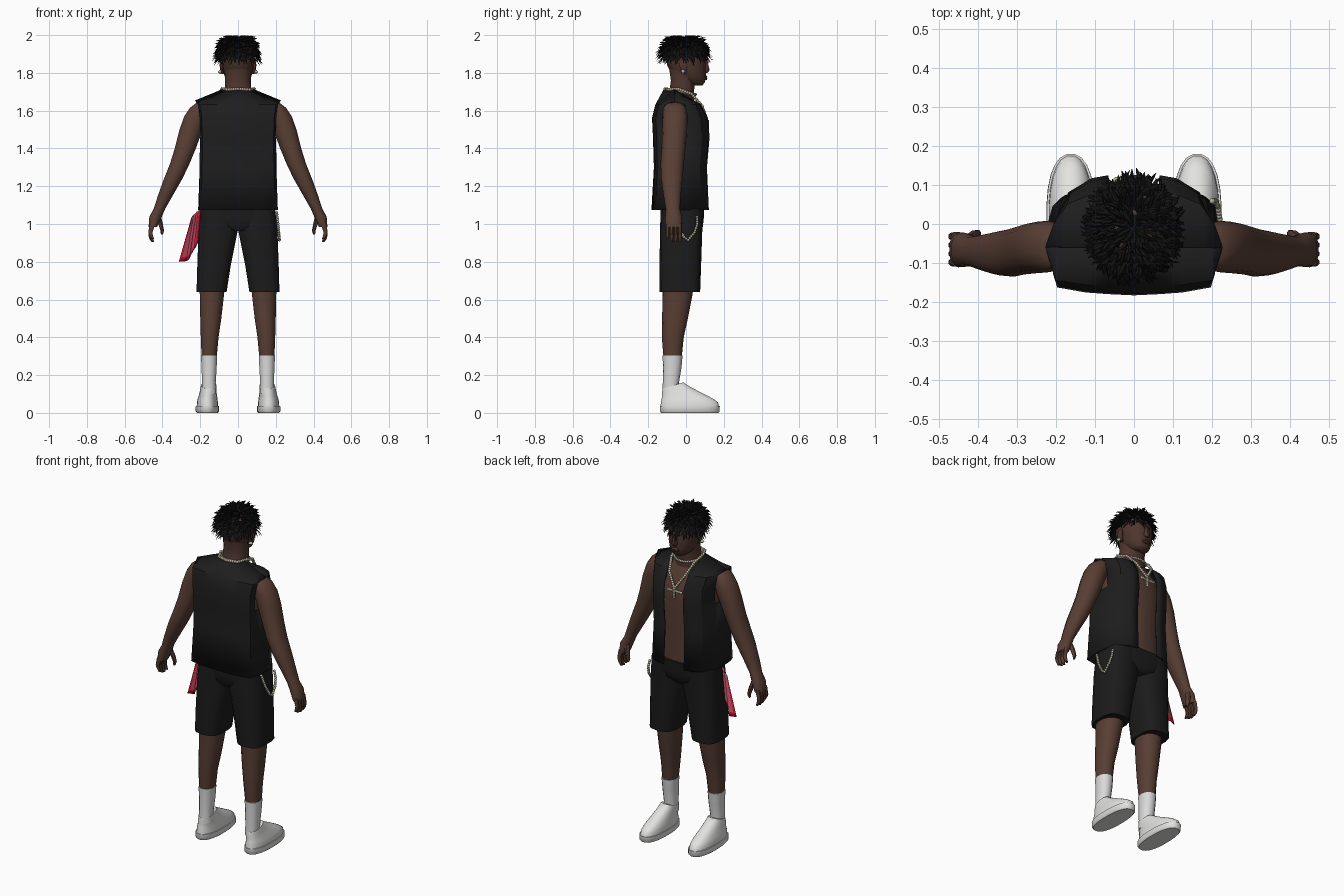
import bpy, bmesh, math, random
from mathutils import Vector

cube = bpy.data.objects.get("Cube")
if cube:
    bpy.data.objects.remove(cube)
random.seed(4)


def material(name, *rgb):
    m = bpy.data.materials.new(name)
    m.use_nodes = True
    m.diffuse_color = (*rgb, 1)
    bsdf = next(n for n in m.node_tree.nodes if n.type == 'BSDF_PRINCIPLED')
    bsdf.inputs["Base Color"].default_value = (*rgb, 1)
    return m


skin = material("brown skin", .098, .048, .034)
face_skin = material("deep brown skin", .078, .036, .026)
vest_cloth = material("black vest cloth", .013, .013, .013)
short_cloth = material("black shorts cloth", .011, .011, .011)
hair_black = material("hair black", .006, .006, .006)
white = material("shoe white", .76, .76, .75)
sock_white = material("sock white", .7, .7, .7)
metal = material("pale gold", .5, .45, .34)
red = material("red", .72, .005, .04)
pink = material("faded red", .56, .09, .14)


def finish(name, bm, *mats, angle=45):
    bmesh.ops.recalc_face_normals(bm, faces=bm.faces)
    me = bpy.data.meshes.new(name)
    bm.to_mesh(me)
    bm.free()
    for m in mats:
        me.materials.append(m)
    me.shade_smooth()
    me.set_sharp_from_angle(angle=math.radians(angle))
    ob = bpy.data.objects.new(name, me)
    bpy.context.collection.objects.link(ob)
    return ob


def skin_rings(bm, rings, closed=True):
    """Bridge lists of points into a tube with end caps, or into a sheet."""
    vs = [[bm.verts.new(p) for p in r] for r in rings]
    n = len(vs[0])
    for a, b in zip(vs, vs[1:]):
        for i in range(n if closed else n - 1):
            j = (i + 1) % n
            bm.faces.new((a[i], a[j], b[j], b[i]))
    if closed:
        bm.faces.new(vs[0])
        bm.faces.new(vs[-1])


def loft(name, mat, rings, s=1, n=14, e=2.2, angle=45):
    """Stack of level rounded sections: centre x, centre y, z, radius x, radius y, tilt."""
    bm = bmesh.new()
    out = []
    for cx, cy, z, rx, ry, *tilt in rings:
        ring = []
        for k in range(n):
            a = math.tau * (k + .5) / n
            c, d = math.cos(a), math.sin(a)
            x = math.copysign(abs(c) ** (2 / e), c) * rx
            y = math.copysign(abs(d) ** (2 / e), d) * ry
            ring.append((s * (cx + x), cy + y, z + (tilt[0] * y if tilt else 0)))
        out.append(ring)
    skin_rings(bm, out)
    return finish(name, bm, mat, angle=angle)


def chain(name, points, step=.012, r=.0095):
    """Row of small links along a path."""
    bm = bmesh.new()
    for a, b in zip(points, points[1:]):
        a, b = Vector(a), Vector(b)
        count = max(1, round((b - a).length / step))
        for k in range(count):
            new = bmesh.ops.create_icosphere(bm, subdivisions=1, radius=r)['verts']
            bmesh.ops.translate(bm, verts=new, vec=a.lerp(b, k / count))
    return finish(name, bm, metal, angle=60)


# Torso, neck and head
loft("torso", skin, [(0, -.03, 1.08, .17, .115), (0, -.03, 1.3, .17, .115),
                     (0, -.03, 1.47, .175, .125), (0, -.035, 1.57, .175, .12),
                     (0, -.045, 1.63, .15, .09), (0, -.04, 1.68, .09, .07)], n=20)
loft("neck", face_skin, [(0, -.035, 1.65, .085, .078), (0, -.022, 1.71, .071, .066),
                         (0, -.015, 1.76, .069, .066), (0, -.01, 1.82, .072, .08)], n=16)
profile = [(1.733, .086, .035, .028), (1.75, .1, -.03, .055), (1.785, .107, -.07, .073),
           (1.83, .106, -.095, .083), (1.87, .106, -.108, .088), (1.91, .1, -.112, .089),
           (1.95, .075, -.095, .074), (1.972, .03, -.06, .04)]
loft("head", face_skin, [(0, (f + b) / 2, z, w, (f - b) / 2) for z, f, b, w in profile], n=18, angle=60)
loft("nose", face_skin, [(0, .105, 1.8, .014, .01), (0, .107, 1.815, .018, .02),
                         (0, .102, 1.865, .008, .01)], n=8)
loft("lips", face_skin, [(0, .1, 1.762, .018, .009), (0, .102, 1.77, .025, .012),
                         (0, .102, 1.774, .026, .008), (0, .102, 1.779, .025, .012),
                         (0, .1, 1.786, .014, .008)], n=10)

# Hair: a scalp cap covered in thin, unruly locks
bm = bmesh.new()
cap = bmesh.ops.create_uvsphere(bm, u_segments=20, v_segments=12, radius=1)['verts']
core, size = Vector((0, -.01, 1.908)), Vector((.094, .11, .068))
for v in cap:
    v.co = core + v.co * size
locks = 620
for k in range(locks):
    h = 1 - 1.3 * (k + .5) / locks
    a = k * 2.39996 + random.uniform(-.2, .2)
    flat = math.sqrt(1 - h * h)
    nrm = Vector((flat * math.cos(a), flat * math.sin(a), h))
    base = core + nrm * size * .95
    side = Vector((math.cos(a), math.sin(a), 0))
    across = Vector((-side.y, side.x, 0))
    lean = (side * -.5 + Vector((0, 0, 1))).normalized()
    turn = across * random.uniform(-.026, .026)
    reach = random.uniform(.022, .05)
    lift = .055 * h + random.uniform(-.012, .018)
    rings = []
    for t, r in ((0, .006), (.35, .0065), (.7, .005), (1, .001)):
        p = base + side * reach * t + turn * t * t + Vector((0, 0, lift * t - .032 * t * t))
        p.z = min(p.z, 1.994)
        rings.append([p + (across * math.cos(q) + lean * math.sin(q)) * r
                      for q in (math.tau * i / 5 for i in range(5))])
    skin_rings(bm, rings)
finish("hair", bm, hair_black, angle=60)

# Open sleeveless vest: half outline swept up, armholes left out, mirrored
outline = [(.33, 1), (.55, .95), (.8, .74), (.97, .24), (1, -.05), (1, -.4),
           (.985, -.65), (.94, -.87), (.6, -.95), (.3, -.98), (0, -1)]
levels = [(1.075, .206, .116, -.178), (1.3, .198, .106, -.165), (1.46, .197, .12, -.17),
          (1.56, .2, .112, -.175), (1.63, .21, .075, -.158)]
mid = -.03
grid = [[(u * w, mid + v * (f - mid if v > 0 else mid - b), z) for u, v in outline]
        for z, w, f, b in levels]
seam = [Vector((.08, -.06, 1.71)).lerp(Vector((.225, -.06, 1.65)), t / 3) for t in range(4)]
grid.append(seam + [seam[3]] * 3 + [seam[2].lerp(seam[3], .4), seam[1].lerp(seam[2], .4),
                                    seam[0], Vector((0, -.115, 1.708))])
bm = bmesh.new()
for s in (1, -1):
    vs = [[bm.verts.new((s * p[0], p[1], p[2])) for p in row] for row in grid]
    for r in range(len(vs) - 1):
        for c in range(len(outline) - 1):
            if r < 2 or not 3 <= c < 6:
                bm.faces.new((vs[r][c], vs[r][c + 1], vs[r + 1][c + 1], vs[r + 1][c]))
bmesh.ops.delete(bm, geom=[v for v in bm.verts if not v.link_faces], context='VERTS')
bmesh.ops.remove_doubles(bm, verts=bm.verts, dist=.0005)
vest = finish("vest", bm, vest_cloth, angle=30)
thick = vest.modifiers.new("thickness", 'SOLIDIFY')
thick.thickness, thick.offset = .01, 0

# Limbs, shorts legs, socks and shoes on both sides
loft("shorts_seat", short_cloth, [(0, -.025, .962, .02, .1), (0, -.022, .985, .13, .112),
                                  (0, -.02, 1.03, .197, .115), (0, -.02, 1.095, .197, .118)], n=20, e=3)
for s, tag in ((1, "left_"), (-1, "right_")):
    loft(tag + "arm", skin, [
        (.19, -.06, 1.642, .03, .04), (.2, -.06, 1.615, .056, .06), (.222, -.058, 1.57, .064, .066),
        (.248, -.06, 1.5, .063, .066), (.279, -.066, 1.4, .057, .063), (.308, -.073, 1.32, .053, .062),
        (.343, -.075, 1.24, .05, .057), (.385, -.073, 1.15, .04, .046), (.416, -.07, 1.08, .031, .038),
        (.436, -.066, 1.04, .034, .044), (.451, -.066, .985, .023, .045)], s)
    for k, name in enumerate(("index", "middle", "ring", "little")):
        y, drop = -.032 - .022 * k, (.004, 0, .004, .016)[k]
        loft(tag + name + "_finger", skin, [
            (.453, y, 1.0, .015, .012), (.464, y, .955, .012, .011),
            (.461, y, .925 + drop, .011, .01), (.451, y, .904 + drop, .007, .007)], s, n=8)
    loft(tag + "thumb", skin, [(.424, -.045, 1.045, .016, .018), (.41, -.03, 1.0, .013, .014),
                               (.401, -.026, .965, .01, .011), (.403, -.028, .945, .006, .006)], s, n=8)
    loft(tag + "ear", face_skin, [(.08, -.008, 1.795, .008, .01), (.086, -.012, 1.815, .01, .018),
                                  (.088, -.014, 1.845, .01, .024), (.086, -.012, 1.865, .007, .015)], s, n=8)
    loft(tag + "earring", sock_white, [(.094, -.016, 1.795, .005, .005), (.096, -.016, 1.805, .012, .012),
                                       (.094, -.016, 1.815, .005, .005)], s, n=8)
    loft(tag + "shorts_leg", short_cloth, [
        (.14, -.032, .64, .081, .107), (.127, -.03, .78, .09, .11),
        (.106, -.026, .958, .105, .112), (.1, -.02, 1.08, .098, .114)], s, e=3)
    loft(tag + "leg", skin, [
        (.135, -.042, .7, .07, .085), (.138, -.045, .63, .066, .08), (.144, -.058, .5, .057, .068),
        (.15, -.07, .4, .048, .058), (.153, -.071, .28, .04, .047)], s)
    loft(tag + "sock", sock_white, [(.153, -.08, .1, .039, .044), (.154, -.08, .16, .037, .043),
                                    (.153, -.073, .24, .041, .049), (.153, -.071, .305, .044, .053)], s)
    loft(tag + "shoe_sole", white, [(.162, .02, 0, .056, .152), (.162, .02, .008, .063, .159),
                                    (.162, .02, .036, .062, .16)], s, n=24, e=2.4)
    loft(tag + "shoe_upper", white, [
        (.162, .02, .034, .057, .156), (.162, .018, .056, .056, .152), (.161, .008, .074, .053, .138),
        (.159, -.022, .098, .047, .106, .08), (.157, -.054, .125, .043, .073, .2),
        (.155, -.069, .145, .041, .055, .3), (.155, -.07, .143, .034, .046, .3)], s, n=24, e=2.3, angle=60)

# Necklaces, pendant and hip chain
half = [(.06, -.093, 1.712), (.086, -.04, 1.715), (.075, .03, 1.688), (.052, .085, 1.625)]
back, front = (0, -.112, 1.714), (0, .112, 1.545)
for s, tag in ((1, "left_"), (-1, "right_")):
    chain(tag + "necklace", [back] + [(s * x, y, z) for x, y, z in half] + [front])
chain("choker", [(.08 * math.sin(a), -.025 + .076 * math.cos(a), 1.7 - .014 * math.cos(a))
                 for a in (math.tau * i / 16 for i in range(17))], r=.008)
chain("pendant_bar", [(-.045, .112, 1.53), (.048, .112, 1.53)], step=.009)
chain("pendant_stem", [(0, .113, 1.545), (0, .113, 1.485)], step=.009)
chain("hip_chain", [(.205, -.07, 1.06), (.213, -.045, .99), (.218, -.01, .93), (.22, .012, .915),
                    (.215, .045, .955), (.208, .06, 1.0), (.198, .058, 1.05)], r=.0085)

# Softly folded cloth hanging from the hip, with a bright border
tops = [(-.245, -.04, 1.03), (-.234, -.032, 1.05), (-.222, -.05, 1.06), (-.212, -.045, 1.07), (-.2, -.06, 1.075)]
hems = [(-.312, -.035, .8), (-.275, -.02, .803), (-.258, -.055, .82), (-.232, -.045, .865), (-.215, -.075, .905)]


def between(points, t):
    i = min(int(t), len(points) - 2)
    return Vector(points[i]).lerp(Vector(points[i + 1]), t - i)


bm = bmesh.new()
cols, rows = 12, 10
skin_rings(bm, [[between(tops, c / 3).lerp(between(hems, c / 3), r / rows) for c in range(cols + 1)]
                for r in range(rows + 1)], closed=False)
for i, f in enumerate(bm.faces):
    r, c = divmod(i, cols)
    f.material_index = 0 if r == rows - 1 or c in (0, 6, 10, 11) else 1
cloth = finish("hip_cloth", bm, red, pink, angle=30)
cloth.modifiers.new("thickness", 'SOLIDIFY').thickness = .004
